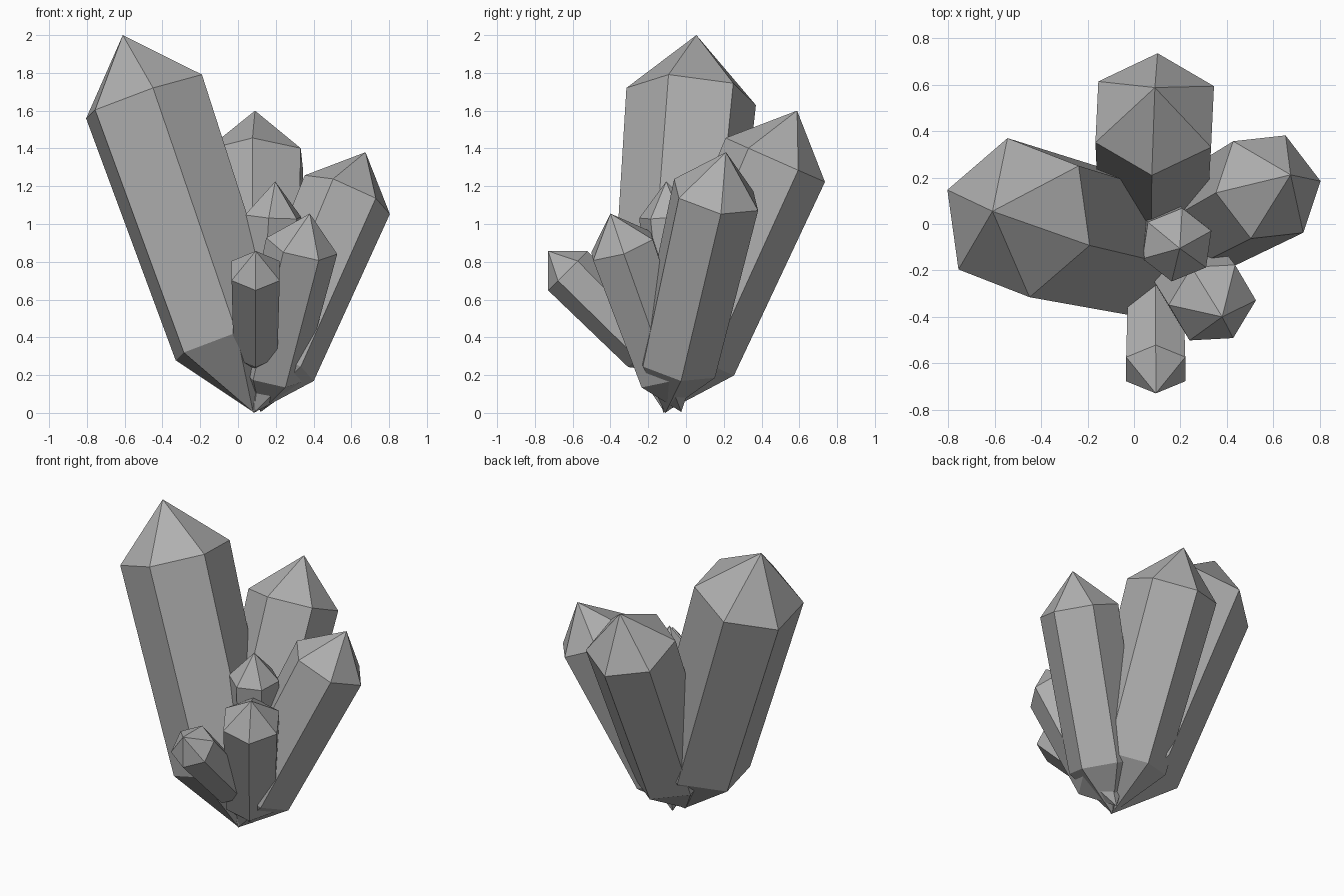
import bpy
from math import cos, sin, pi
from mathutils import Vector

if "Cube" in bpy.data.objects:
    bpy.data.objects.remove(bpy.data.objects["Cube"])

SIDES = 6
LOW, HIGH, TAPER = 0.19, 0.837, 0.91   # ring positions along the axis, lower ring scale

stone = bpy.data.materials.new("dark_grey_stone")
stone.diffuse_color = (0.43, 0.43, 0.43, 1.0)
stone.use_nodes = True
stone.node_tree.nodes["Principled BSDF"].inputs["Base Color"].default_value = stone.diffuse_color


def crystal(name, base, tip, radius, facing):
    """Six-sided prism with a point at both ends; one edge faces the given xy direction."""
    base, tip = Vector(base), Vector(tip)
    axis = tip - base
    fx, fy = facing
    u = Vector((fx, fy, -(axis.x * fx + axis.y * fy) / axis.z)).normalized()
    v = axis.normalized().cross(u)
    verts = [base, tip]
    for t, r in ((LOW, radius * TAPER), (HIGH, radius)):
        for i in range(SIDES):
            a = 2 * pi * i / SIDES
            verts.append(base + axis * t + (u * cos(a) + v * sin(a)) * r)
    faces = []
    for i in range(SIDES):
        j = (i + 1) % SIDES
        lo_i, lo_j, hi_i, hi_j = 2 + i, 2 + j, 2 + SIDES + i, 2 + SIDES + j
        faces += [(0, lo_j, lo_i), (lo_i, lo_j, hi_j, hi_i), (1, hi_i, hi_j)]
    mesh = bpy.data.meshes.new(name)
    mesh.from_pydata(verts, [], faces)
    mesh.materials.append(stone)
    obj = bpy.data.objects.new(name, mesh)
    bpy.context.collection.objects.link(obj)
    return obj


# Large crystals
crystal("main_crystal", (0.08, -0.115, 0.005), (-0.61, 0.055, 2.0), 0.349, (-0.3075, 0.12))
crystal("back_crystal", (0.085, -0.12, 0.0), (0.09, 0.588, 1.6), 0.288, (0.0125, 0.2625))
crystal("right_crystal", (0.083, -0.11, 0.0), (0.675, 0.212, 1.38), 0.249, (0.225, 0.025))

# Small crystals
crystal("centre_crystal", (0.125, -0.01, 0.11), (0.197, -0.105, 1.225), 0.16, (0.148, 0.06))
crystal("front_right_crystal", (0.12, -0.025, 0.005), (0.38, -0.4, 1.055), 0.193, (0.187, 0.01))
crystal("front_crystal", (0.092, -0.09, 0.215), (0.094, -0.73, 0.857), 0.147, (0.0, -1.0))
